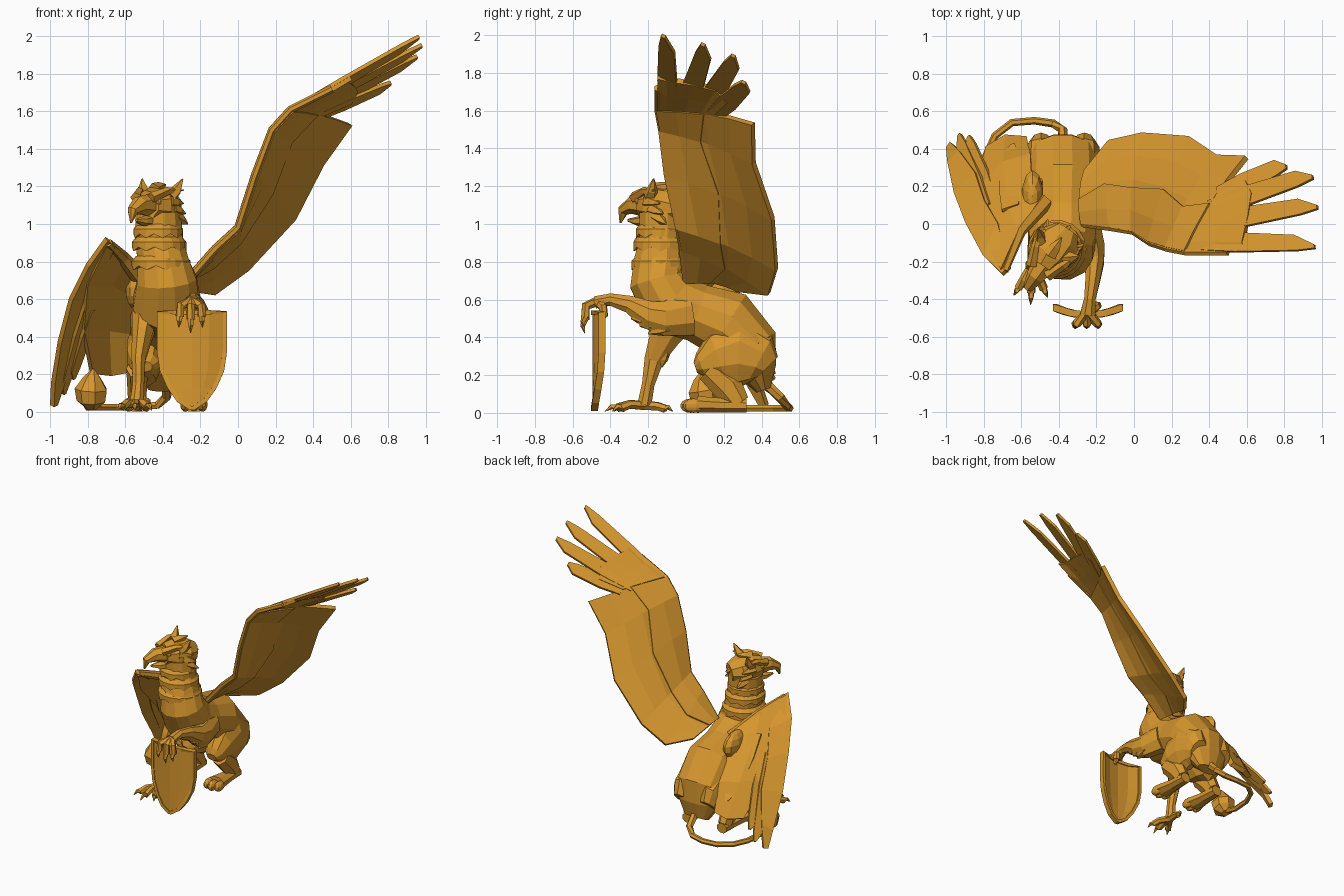
import bpy, bmesh, math
from mathutils import Vector as V

cube = bpy.data.objects.get("Cube")
if cube:
    bpy.data.objects.remove(cube, do_unlink=True)

gold = bpy.data.materials.new("antique gold")
gold.use_nodes = True
gold.diffuse_color = (0.68, 0.31, 0.028, 1)
gold.node_tree.nodes["Principled BSDF"].inputs["Base Color"].default_value = gold.diffuse_color


def finish(name, bm):
    bmesh.ops.recalc_face_normals(bm, faces=bm.faces)
    mesh = bpy.data.meshes.new(name)
    bm.to_mesh(mesh)
    bm.free()
    mesh.materials.append(gold)
    ob = bpy.data.objects.new(name, mesh)
    bpy.context.collection.objects.link(ob)
    return ob


def limb(name, path, sides=8, ref=(1, 0, 0), closed=False):
    """Tube through (x, y, z, radius along ref, other radius) stations."""
    bm, rings, n = bmesh.new(), [], len(path)
    pts = [V(p[:3]) for p in path]
    for i, p in enumerate(path):
        if closed:
            t = pts[(i + 1) % n] - pts[i - 1]
        else:
            t = pts[min(i + 1, n - 1)] - pts[max(i - 1, 0)]
        t.normalize()
        a = (V(ref) - t * V(ref).dot(t)).normalized()
        b = t.cross(a)
        angles = [math.tau * (k + .5) / sides for k in range(sides)]
        rings.append([bm.verts.new(pts[i] + a * p[3] * math.cos(s) + b * p[-1] * math.sin(s))
                      for s in angles])
    for i in range(n if closed else n - 1):
        r, q = rings[i], rings[(i + 1) % n]
        for k in range(sides):
            j = (k + 1) % sides
            bm.faces.new((r[k], r[j], q[j], q[k]))
    if not closed:
        bm.faces.new(rings[0])
        bm.faces.new(rings[-1])
    return finish(name, bm)


def spike(name, a, b, r, bend=(0, 0, 0), ref=(1, 0, 0)):
    m = V(a).lerp(V(b), .5) + V(bend)
    return limb(name, [(*a, r), (*m, r * .75), (*b, r * .1)], 5, ref)


def blob(name, centre, radii):
    bm = bmesh.new()
    bmesh.ops.create_uvsphere(bm, u_segments=10, v_segments=7, radius=1)
    for v in bm.verts:
        v.co = V(c + r * k for c, r, k in zip(centre, radii, v.co))
    return finish(name, bm)


def sheet(name, rows, thick=.025):
    """Plate lofted over a grid of points."""
    bm = bmesh.new()
    grid = [[bm.verts.new(p) for p in row] for row in rows]
    for r, q in zip(grid, grid[1:]):
        for k in range(len(r) - 1):
            bm.faces.new((r[k], r[k + 1], q[k + 1], q[k]))
    ob = finish(name, bm)
    mod = ob.modifiers.new("thickness", "SOLIDIFY")
    mod.thickness, mod.offset = thick, 0
    return ob


def feather(name, base, tip, side, width):
    base, tip, side = V(base), V(tip), V(side).normalized() * width
    rows = []
    for t, lo, hi in ((0, .4, .4), (.35, .5, .5), (.85, .42, .38), (1, .3, -.1)):
        c = base.lerp(tip, t)
        rows.append([c - side * lo, c + side * hi])
    return sheet(name, rows, .02)


def ruff(name, centre, r, drop, flare=1.2, n=18):
    """Collar of feathers with a jagged lower edge."""
    bm, rings = bmesh.new(), []
    for dz, k in ((0, .95), (-.35, flare), (-1, flare), (-.7, .8)):
        ring = []
        for i in range(n):
            s = math.tau * i / n
            z = dz * drop + (.3 * drop if dz == -1 and i % 2 else 0)
            ring.append(bm.verts.new(V(centre) + V((r * k * math.cos(s), r * k * math.sin(s), z))))
        rings.append(ring)
    for a, b in zip(rings, rings[1:]):
        for i in range(n):
            j = (i + 1) % n
            bm.faces.new((a[i], a[j], b[j], b[i]))
    return finish(name, bm)


# Torso, neck
limb("body", [(-.38, .41, .12, .10, .04), (-.38, .37, .23, .175, .115), (-.38, .35, .35, .195, .15),
              (-.38, .22, .47, .20, .19), (-.38, .06, .53, .18, .16), (-.38, -.08, .58, .185, .18),
              (-.38, -.15, .70, .165, .155), (-.40, -.14, .80, .14, .14),
              (-.42, -.13, .92, .13, .12), (-.425, -.13, 1.06, .125, .12)], 12)
for i, (x, z, r) in enumerate(((-.41, .83, .14), (-.42, .93, .13), (-.425, 1.0, .118))):
    ruff(f"neck_ruff_{i}", (x, -.135, z), r, .075, 1.12)

# Head, facing partly towards its right
ahead, across = V((-.56, -.83, 0)), V((.83, -.56, 0))
head = V((-.43, -.14, 1.09))


def at(f, s, z):
    return tuple(head + ahead * f + across * s + V((0, 0, z)))


limb("skull", [(*at(-.13, 0, -.01), .07, .07), (*at(-.06, 0, 0), .12, .10), (*at(.03, 0, .01), .115, .10),
               (*at(.10, 0, .01), .08, .08)], 9, across)
limb("upper_beak", [(*at(.08, 0, .01), .07, .065), (*at(.17, 0, .01), .05, .05),
                    (*at(.235, 0, -.02), .03, .03), (*at(.25, 0, -.085), .005, .005)], 7, across)
limb("lower_beak", [(*at(.06, 0, -.07), .055, .035), (*at(.14, 0, -.075), .038, .025),
                    (*at(.20, 0, -.07), .008, .008)], 6, across)
for s, side in ((1, "left"), (-1, "right")):
    spike(f"{side}_brow", at(.13, s * .05, .05), at(-.06, s * .13, .09), .03, (0, 0, .015))
    spike(f"{side}_ear", at(0, s * .085, .06), at(-.05, s * .13, .15), .04, (0, 0, -.015))
    blob(f"{side}_eye", at(.09, s * .07, .03), (.018, .018, .018))
    for i in range(3):
        spike(f"{side}_cheek_feather_{i}", at(.02 - i * .03, s * .09, .03 - i * .04),
              at(-.08 - i * .02, s * .115, .02 - i * .055), .035)
for i in range(3):
    spike(f"crest_feather_{i}", at(.03 - i * .05, 0, .09 - i * .03), at(-.08 - i * .04, 0, .12 - i * .06), .04)

# Hind legs
for x, side in ((-.265, "left"), (-.495, "right")):
    out = .03 if side == "left" else -.04
    limb(f"{side}_haunch", [(x, .43, .24, .06, .08), (x, .39, .28, .085, .14), (x, .28, .32, .10, .195),
                            (x, .17, .29, .10, .15), (x, .08, .25, .075, .07), (x, .05, .24, .04, .03)], 10)
    limb(f"{side}_shank", [(x + out, .12, .23, .06, .07), (x + out, .22, .14, .055, .085),
                           (x + out, .28, .05, .05, .06)], 7)
    limb(f"{side}_foot", [(x + out, .32, .038, .045, .04), (x + out, .18, .04, .055, .042),
                          (x + out, .06, .045, .075, .048)], 8)
    for i in (-1, 0, 1):
        blob(f"{side}_toe_{i + 1}", (x + out + i * .046, .04 - .015 * (i == 0), .038), (.028, .055, .038))


def claws(name, palm, knuckles, drop):
    for i, (k, tip) in enumerate(knuckles):
        limb(f"{name}_toe_{i}", [(*palm, .027), (*k, .024), (*V(k).lerp(V(tip), .5), .024)], 6, (.9, .3, .3))
        spike(f"{name}_claw_{i}", V(k).lerp(V(tip), .45), tip, .019, drop, (.9, .3, .3))


# Standing right foreleg
limb("right_foreleg", [(-.49, -.04, .52, .08, .12), (-.51, -.11, .41, .06, .09), (-.53, -.17, .28, .04, .055),
                       (-.53, -.20, .15, .033, .036), (-.54, -.22, .045, .04, .04)])
for i in range(3):
    spike(f"right_elbow_feather_{i}", (-.52, -.12, .42 - i * .05), (-.52, -.08 - i * .025, .34 - i * .05), .04)
claws("right_fore", (-.54, -.22, .04), [((x * .5 - .27, -.30, .045), (x, y, .008))
      for x, y in ((-.64, -.38), (-.55, -.43), (-.46, -.39))] + [((-.53, -.15, .035), (-.52, -.07, .008))],
      (0, 0, .015))

# Raised left foreleg resting on the shield
limb("left_foreleg", [(-.26, .02, .52, .08, .12), (-.22, -.12, .50, .07, .10), (-.21, -.20, .52, .055, .08),
                      (-.22, -.30, .575, .042, .05), (-.235, -.40, .60, .033, .035),
                      (-.245, -.48, .585, .045, .035)])
for i in range(3):
    spike(f"left_elbow_feather_{i}", (-.21, -.10 - i * .05, .46 + i * .02), (-.20, -.20 - i * .045, .42 + i * .04), .045)
claws("left_fore", (-.245, -.47, .59), [((x, -.53, .565), (x * 1.15 + .035, -.535, z))
      for x, z in ((-.305, .45), (-.25, .42), (-.195, .45))] + [((-.20, -.44, .56), (-.19, -.43, .46))],
      (0, -.012, 0))

# Shield
profile = [(.53, .175), (.32, .175), (.22, .16), (.13, .12), (.06, .07), (.02, .008)]


def on_shield(u, z):
    return (-.245 + u, -.485 + 1.3 * u * u, z)


sheet("shield", [[on_shield(w * k / 2, z) for k in range(-2, 3)] for z, w in profile], .02)
rim = [on_shield(w, z) for z, w in profile] + [on_shield(-w, z) for z, w in reversed(profile)]
rim += [on_shield(u, .53) for u in (-.09, 0, .09)]
limb("shield_rim", [(*p, .026, .016) for p in rim], 4, (0, 1, 0), True)

# Tail with a tuft
limb("tail", [(-.38, .40, .18, .03), (-.38, .50, .08, .026), (-.43, .535, .035, .022), (-.53, .55, .025, .02),
              (-.65, .54, .025, .02), (-.74, .47, .025, .02), (-.79, .36, .025, .02),
              (-.80, .22, .025, .02), (-.78, .12, .04, .02)], 6, (0, 0, 1))
limb("tail_tuft", [(-.78, .13, .02, .03), (-.78, .11, .06, .08), (-.78, .10, .12, .09),
                   (-.775, .09, .18, .05), (-.77, .09, .23, .005)], 7)

# Raised left wing
lead = [V(p) for p in ((-.27, .0, .70), (-.12, -.02, .87), (0, -.04, .98), (.09, -.10, 1.26),
                       (.18, -.13, 1.5), (.28, -.15, 1.61), (.5, -.15, 1.72))]
trail = [V(p) for p in ((-.26, .28, .65), (-.13, .44, .63), (.05, .48, .76), (.3, .46, 1.03),
                        (.45, .36, 1.32), (.6, .355, 1.53))]
lift = V((-.02, .01, .02))


def chord(i, fractions):
    return [lead[i].lerp(trail[i], t) + lift * math.sin(math.pi * t) for t in fractions]


sheet("left_wing", [chord(i, (0, .25, .5, .75, 1)) for i in range(6)], .03)
sheet("left_wing_coverts", [chord(i, (0, .2, .42 + .06 * (i % 2))) for i in range(6)], .045)
limb("left_wing_arm", [(*p, .02) for p in lead], 6, (0, 1, 0))

# Flight feathers fan out of the hand of the wing
bases = chord(5, (.1, .27, .44, .58))
tips = [V(p) for p in ((.96, -.10, 1.985), (.975, .11, 1.94), (.95, .27, 1.88), (.81, .325, 1.74))]
for i, (base, tip) in enumerate(zip(bases, tips)):
    feather(f"left_primary_{i}", base, tip, (-.1, .8, -.4), .115)
sheet("left_wing_hand", [chord(5, (0,)) + bases, [lead[6]] + [b.lerp(t, .2) for b, t in zip(bases, tips)],
                         [V((.6, -.15, 1.78))] + [b.lerp(t, .42) for b, t in zip(bases, tips)]], .03)

# Folded right wing
panel = [[(-.51, .10, .72), (-.61, -.05, .84), (-.70, -.25, .91)],
         [(-.54, .20, .61), (-.67, .10, .68), (-.81, -.06, .69)],
         [(-.55, .36, .42), (-.69, .32, .44), (-.83, .18, .45)],
         [(-.57, .45, .22), (-.68, .46, .20), (-.78, .40, .21)]]
sheet("right_wing", panel, .04)
limb("right_wing_arm", [(-.48, .12, .66, .05), (-.61, -.04, .82, .035), (-.69, -.25, .90, .022)], 6, (0, 1, 0))
blob("right_shoulder", (-.54, .15, .64), (.06, .14, .10))
for i in range(2):
    a, b = V(panel[1][i]), V(panel[3][i])
    feather(f"right_secondary_{i}", V(panel[0][i]).lerp(a, .8) + V((0, .015, .01)),
            a.lerp(b, .8) + V((.01, .025, .025)), (-.9, -.3, .1), .12)
sheet("right_wing_edge", [[(-.70, -.27, .92), (-.66, -.23, .89)], [(-.80, -.17, .78), (-.72, .0, .74)],
                          [(-.89, .0, .60), (-.79, .12, .58)], [(-.95, .16, .37), (-.84, .27, .40)],
                          [(-.985, .33, .15), (-.92, .38, .19)], [(-.99, .40, .03), (-.97, .43, .04)]], .03)
for i, tip in enumerate(((-.94, .46, .09), (-.89, .45, .17))):
    feather(f"right_primary_{i}", (-.79 + i * .03, .08 + i * .05, .60 - i * .05), tip, (-.5, -.6, -.3), .10)
